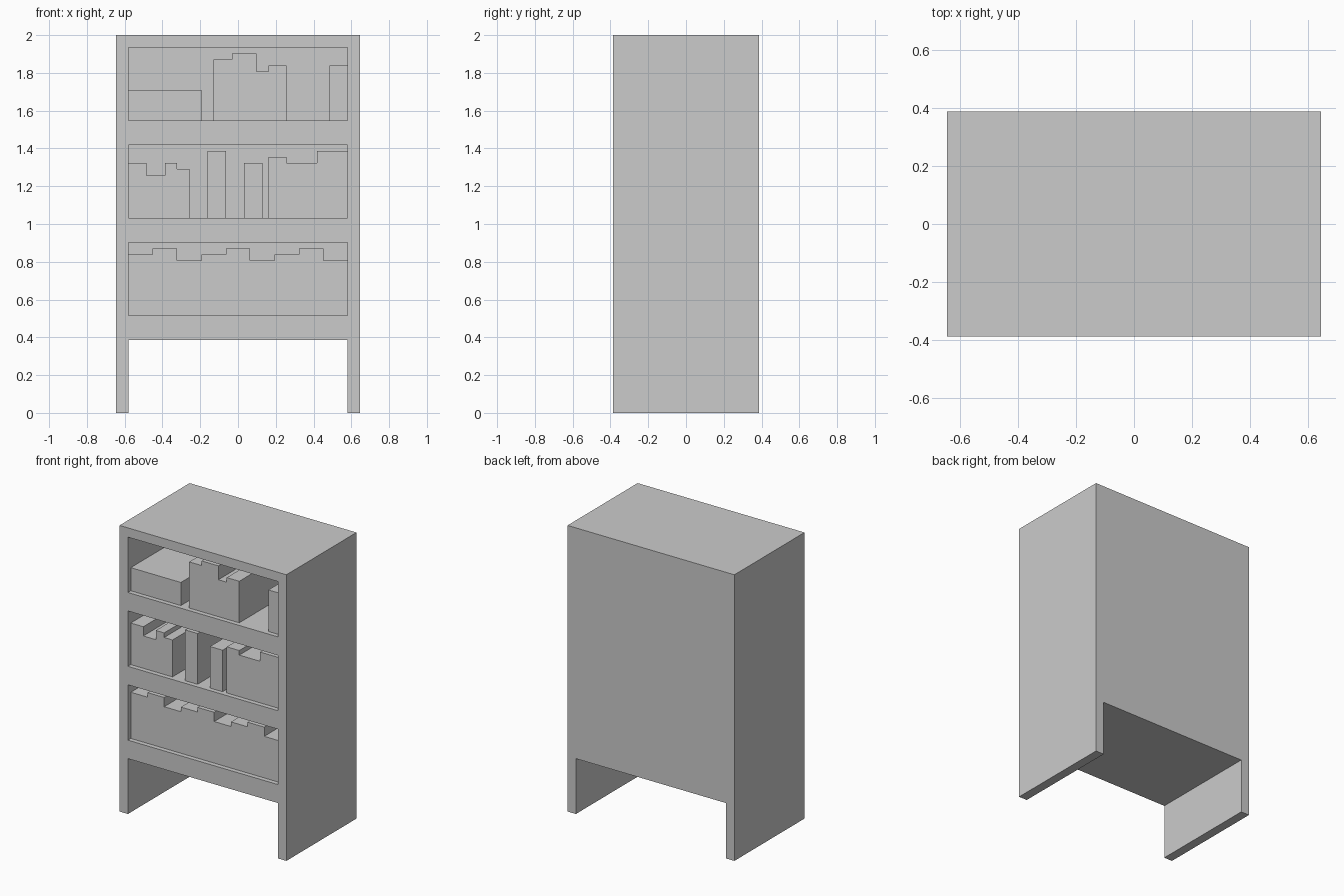
import bpy, bmesh

if "Cube" in bpy.data.objects:
    bpy.data.objects.remove(bpy.data.objects["Cube"])

U = 2 / 31                      # design grid: the case is 20 x 12 x 31 units
FRONT, BACK = -6, 6
PANEL = 1                       # board thickness
BOOK_FRONT = -5.5               # books sit slightly behind the shelf edge


def extrude_profile(name, pts, y0, y1):
    """Prism from an x-z outline, extruded along y."""
    bm = bmesh.new()
    face = bm.faces.new([bm.verts.new((x * U, y0 * U, z * U)) for x, z in pts])
    ext = bmesh.ops.extrude_face_region(bm, geom=[face])
    new = [v for v in ext["geom"] if isinstance(v, bmesh.types.BMVert)]
    bmesh.ops.translate(bm, verts=new, vec=(0, (y1 - y0) * U, 0))
    bmesh.ops.recalc_face_normals(bm, faces=bm.faces)
    mesh = bpy.data.meshes.new(name)
    bm.to_mesh(mesh)
    bm.free()
    obj = bpy.data.objects.new(name, mesh)
    bpy.context.collection.objects.link(obj)
    return obj


def board(name, x0, x1, y0, y1, z0, z1):
    return extrude_profile(name, [(x0, z0), (x1, z0), (x1, z1), (x0, z1)], y0, y1)


def book_row(name, base, x, books):
    """Stepped skyline of touching books: (right edge, top height) pairs."""
    pts = [(x, base)]
    for right, top in books:
        pts += [(x, top), (right, top)]
        x = right
    pts.append((x, base))
    extrude_profile(name, pts, BOOK_FRONT, BACK - PANEL)


# Case: side panels reaching the floor, shelves, top and back
board("left_side", -10, -9, FRONT, BACK, 0, 31)
board("right_side", 9, 10, FRONT, BACK, 0, 31)
board("back_panel", -9, 9, BACK - PANEL, BACK, 6, 31)
board("top_panel", -9, 9, FRONT, BACK - PANEL, 30, 31)
for label, z in (("lower", 6), ("middle", 14), ("upper", 22)):
    board(label + "_shelf", -9, 9, FRONT, BACK - PANEL, z, z + 2)

# Lower shelf: one full row
book_row("lower_books", 8, -9, [(-7, 13), (-5, 13.5), (-3, 12.5), (-1, 13), (1, 13.5),
                                (3, 12.5), (5, 13), (7, 13.5), (9, 12.5)])

# Middle shelf: groups with gaps
book_row("middle_books_left", 16, -9, [(-7.5, 20.5), (-6, 19.5), (-5, 20.5), (-4, 20)])
book_row("middle_book_tall", 16, -2.5, [(-1, 21.5)])
book_row("middle_book_short", 16, 0.5, [(2, 20.5)])
book_row("middle_books_right", 16, 2.5, [(4, 21), (6.5, 20.5), (9, 21.5)])

# Upper shelf: flat stack, centre group and a single book
book_row("upper_flat_stack", 24, -9, [(-3, 26.5)])
book_row("upper_books_centre", 24, -2, [(-0.5, 29), (1.5, 29.5), (2.5, 28), (4, 28.5)])
book_row("upper_book_right", 24, 7.5, [(9, 28.5)])
